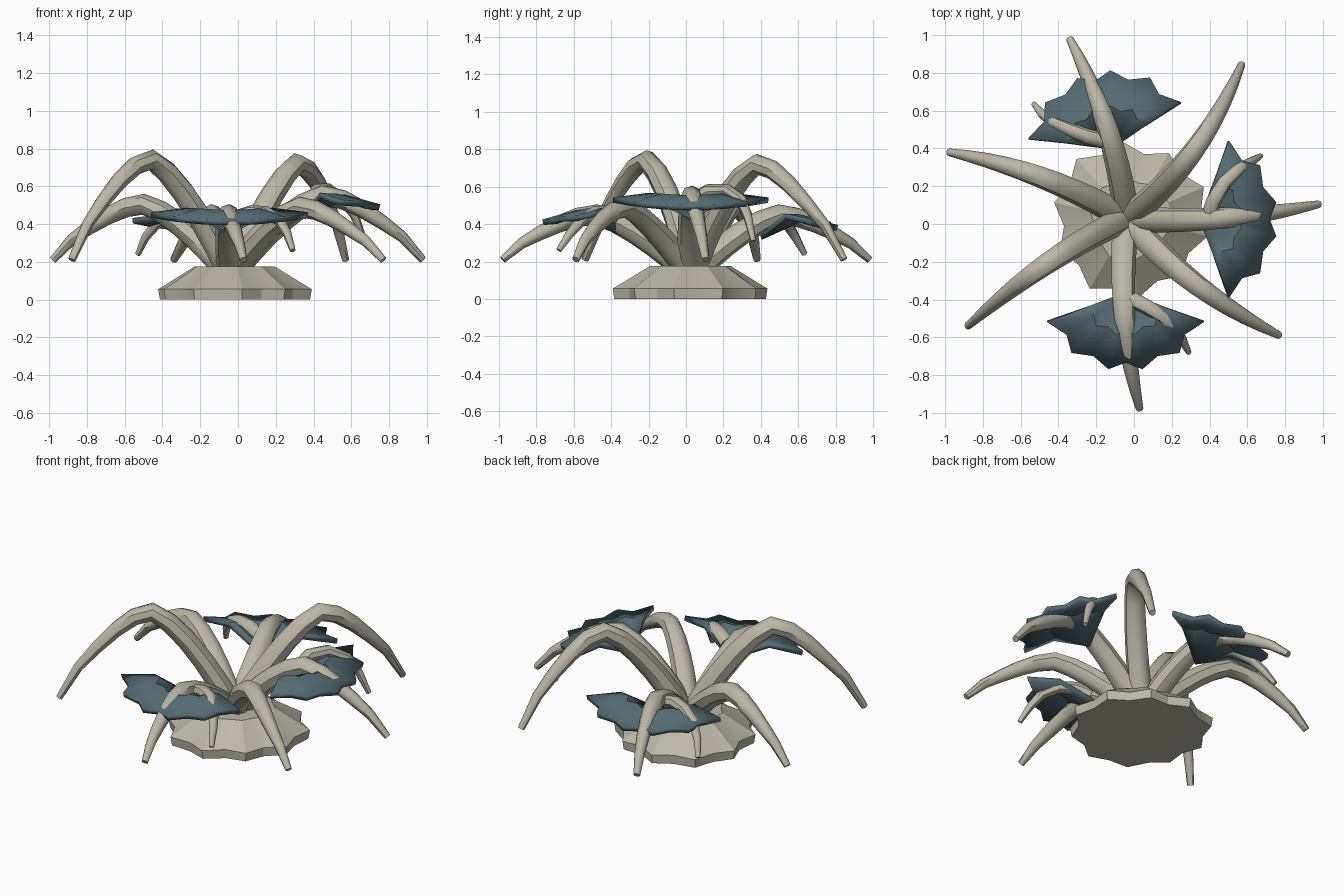
import bpy, bmesh, math
from mathutils import Vector

if "Cube" in bpy.data.objects:
    bpy.data.objects.remove(bpy.data.objects["Cube"])


def material(name, rgb):
    m = bpy.data.materials.new(name)
    m.diffuse_color = (*rgb, 1)
    m.use_nodes = True
    m.node_tree.nodes["Principled BSDF"].inputs["Base Color"].default_value = m.diffuse_color
    return m


STONE = material("pale_beige", (0.50, 0.48, 0.39))
TEAL = material("dark_teal", (0.09, 0.15, 0.17))


def finish(ob, mat, angle):
    ob.data.materials.clear()
    ob.data.materials.append(mat)
    bpy.ops.object.select_all(action='DESELECT')
    ob.select_set(True)
    bpy.context.view_layer.objects.active = ob
    bpy.ops.object.shade_smooth_by_angle(angle=math.radians(angle))


def mesh_object(name, bm):
    bmesh.ops.recalc_face_normals(bm, faces=bm.faces)
    me = bpy.data.meshes.new(name)
    bm.to_mesh(me)
    bm.free()
    ob = bpy.data.objects.new(name, me)
    bpy.context.collection.objects.link(ob)
    return ob


def tube(name, pts, radii):
    """Eight-sided tapering tube along a path, closed at both ends."""
    cu = bpy.data.curves.new(name + "_path", 'CURVE')
    cu.dimensions = '3D'
    cu.bevel_depth = 1.0
    cu.bevel_resolution = 2
    cu.use_fill_caps = True
    sp = cu.splines.new('POLY')
    sp.points.add(len(pts) - 1)
    for p, co, r in zip(sp.points, pts, radii):
        p.co = (*co, 1)
        p.radius = r
    tmp = bpy.data.objects.new(name + "_path", cu)
    bpy.context.collection.objects.link(tmp)
    me = bpy.data.meshes.new_from_object(tmp.evaluated_get(bpy.context.evaluated_depsgraph_get()))
    bpy.data.objects.remove(tmp)
    bm = bmesh.new()
    bm.from_mesh(me)
    bmesh.ops.remove_doubles(bm, verts=bm.verts, dist=0.0005)
    finish(mesh_object(name, bm), STONE, 45)


# lobed base
bm = bmesh.new()
N = 20
rings = []
for z, r, lobe in ((0, .385, .022), (.055, .39, .026), (.175, .21, .008)):
    ring = []
    for i in range(N):
        a = math.tau * i / N + .1
        rad = r + lobe * (1 if i % 2 else -1) + .012 * math.sin(3 * a + 1) * r / .39
        ring.append(bm.verts.new((-.02 + rad * math.cos(a), .025 + rad * math.sin(a), z)))
    rings.append(ring)
for lo, hi in zip(rings, rings[1:]):
    for i in range(N):
        j = (i + 1) % N
        bm.faces.new((lo[i], lo[j], hi[j], hi[i]))
bm.faces.new(rings[0])
bm.faces.new(rings[-1])
finish(mesh_object("base", bm), STONE, 25)

# arching arms: tip, halfway point in plan, peak height of the centre line
ROOT = Vector((-.04, .03))
ARMS = [((.57, .845), (.31, .38), .72), ((.98, .105), (.45, .03), .55),
        ((.77, -.59), (.33, -.32), .49), ((.03, -.98), (-.05, -.48), .45),
        ((-.88, -.54), (-.46, -.21), .74), ((-.98, .38), (-.50, .25), .505),
        ((-.34, .98), (-.14, .50), .45)]
PROFILE = [(0, 0), (.1, .27), (.2, .51), (.3, .72), (.4, .89), (.5, 1),
           (.6, .94), (.7, .79), (.8, .59), (.9, .36), (1, 0)]
for k, (tip, mid, peak) in enumerate(ARMS):
    tip, mid = Vector(tip), Vector(mid)
    sway = mid - (ROOT + tip) / 2
    pts, radii = [], []
    for s, f in PROFILE:
        p = ROOT.lerp(tip, s) + sway * 4 * s * (1 - s)
        low = .13 if s < .5 else .21
        pts.append((p.x, p.y, low + (peak - low) * f))
        radii.append(.07 - .02 * s - .03 * s ** 3)
    tube(f"arm_{k + 1}", pts, radii)

# small side branches on the arms that carry plates
BRANCHES = [
    [(.40, .04, .52), (.42, .12, .575), (.48, .22, .58), (.56, .295, .53), (.62, .33, .44), (.67, .36, .31)],
    [(-.01, -.40, .43), (.07, -.44, .46), (.15, -.49, .46), (.22, -.56, .42), (.26, -.62, .35), (.29, -.68, .26)],
    [(-.15, .44, .42), (-.25, .465, .45), (-.34, .50, .445), (-.43, .54, .405), (-.49, .585, .33), (-.53, .635, .24)]]
for k, pts in enumerate(BRANCHES):
    tube(f"side_branch_{k + 1}", pts, (.042, .04, .036, .031, .024, .015))

# scalloped fan plates draped over three arms
half = [(.15, .415), (.22, .31), (.315, .285), (.33, .17), (.40, .09)]
RIM = half + [(.365, 0)] + [(u, -v) for u, v in reversed(half)]


def plate(name, apex, out, peak):
    out = Vector(out).normalized()
    side = Vector((-out.y, out.x))
    bm = bmesh.new()

    def vert(u, v, z):
        p = Vector(apex) + out * u + side * v
        return bm.verts.new((p.x, p.y, z))

    tip = vert(0, 0, peak - .13)
    mid, rim = [], []
    for u, v in RIM:
        w = abs(v) / .415
        mid.append(vert(u * .55, v * .55, peak - .032 + .014 * w))
        rim.append(vert(u, v, peak - .082 + .04 * w * w))
    for i in range(len(RIM) - 1):
        bm.faces.new((tip, mid[i], mid[i + 1]))
        bm.faces.new((mid[i], rim[i], rim[i + 1], mid[i + 1]))
    ob = mesh_object(name, bm)
    mod = ob.modifiers.new("thickness", 'SOLIDIFY')
    mod.thickness = .03
    mod.offset = 0
    finish(ob, TEAL, 40)


plate("right_plate", (.35, .025), (1, 0), .57)
plate("front_plate", (-.045, -.365), (0, -1), .49)
plate("back_plate", (-.12, .40), (-.23, .97), .46)
